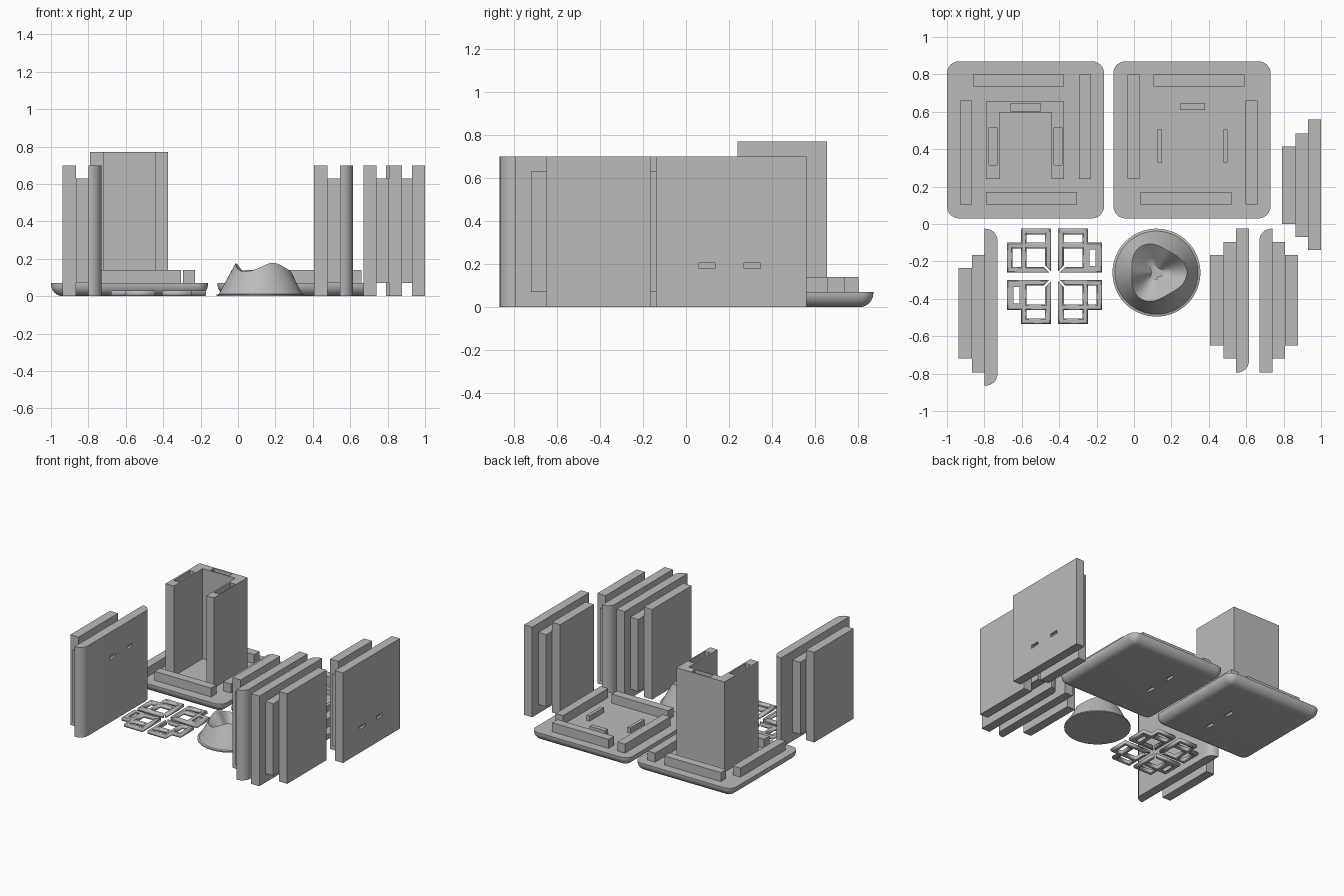
import bpy, bmesh, math

if "Cube" in bpy.data.objects:
    bpy.data.objects.remove(bpy.data.objects["Cube"])

grey = bpy.data.materials.new("plain_grey")
grey.diffuse_color = (0.5, 0.5, 0.5, 1)
grey.use_nodes = True
grey.node_tree.nodes["Principled BSDF"].inputs["Base Color"].default_value = grey.diffuse_color


def finish(name, bm, smooth=False):
    bmesh.ops.recalc_face_normals(bm, faces=bm.faces)
    me = bpy.data.meshes.new(name)
    bm.to_mesh(me)
    bm.free()
    me.materials.append(grey)
    ob = bpy.data.objects.new(name, me)
    bpy.context.collection.objects.link(ob)
    if smooth:
        bpy.ops.object.select_all(action='DESELECT')
        ob.select_set(True)
        bpy.context.view_layer.objects.active = ob
        bpy.ops.object.shade_smooth_by_angle(angle=math.radians(35))
    return ob


def box(name, x, y, z, round_edge=None, radius=0.065):
    """Box from (min, max) ranges; round_edge(midpoint) picks edges to round."""
    bm = bmesh.new()
    bmesh.ops.create_cube(bm, size=1)
    for v in bm.verts:
        v.co = [r[0] if c < 0 else r[1] for c, r in zip(v.co, (x, y, z))]
    if round_edge:
        picked = [e for e in bm.edges
                  if round_edge((e.verts[0].co + e.verts[1].co) / 2)]
        bmesh.ops.bevel(bm, geom=picked, offset=radius, segments=8,
                        profile=0.5, affect='EDGES', clamp_overlap=False)
    return finish(name, bm, bool(round_edge))


def cut(ob, x, y, z):
    cutter = box(ob.name + "_slot_cutter", x, y, z)
    cutter.hide_render = True
    cutter.hide_viewport = True
    mod = ob.modifiers.new("slot", 'BOOLEAN')
    mod.operation = 'DIFFERENCE'
    mod.solver = 'EXACT'
    mod.object = cutter


def near(a, b):
    return abs(a - b) < 1e-4


# Rounded base plates with small slots underneath
PY = (0.03, 0.87)
for side, px, sx, sy in (("left", (-1.0, -0.16), -0.47, 0.38),
                         ("right", (-0.11, 0.73), 0.18, 0.50)):
    plate = box(side + "_plate", px, PY, (0, 0.07),
                lambda m: m.z < 0.05)
    for d in (-0.105, 0.105):
        cut(plate, (sx - 0.0125, sx + 0.0125),
            (sy + d - 0.0375, sy + d + 0.0375), (-0.02, 0.02))

# Pinwheel rails on the plates
RZ = (0.07, 0.14)
for name, x, y in (
        ("left_plate_back_rail", (-0.86, -0.375), (0.735, 0.80)),
        ("left_plate_front_rail", (-0.79, -0.305), (0.105, 0.17)),
        ("left_plate_outer_rail", (-0.93, -0.865), (0.105, 0.66)),
        ("left_plate_inner_rail", (-0.295, -0.23), (0.24, 0.80)),
        ("right_plate_back_rail", (0.105, 0.59), (0.735, 0.80)),
        ("right_plate_front_rail", (0.035, 0.52), (0.105, 0.17)),
        ("right_plate_inner_rail", (-0.035, 0.03), (0.24, 0.80)),
        ("right_plate_outer_rail", (0.595, 0.66), (0.105, 0.66))):
    box(name, x, y, RZ)

# Small tabs on the right plate
for name, x, y in (("back_tab", (0.245, 0.38), (0.61, 0.645)),
                   ("left_tab", (0.125, 0.15), (0.33, 0.505)),
                   ("right_tab", (0.475, 0.50), (0.33, 0.505))):
    box(name, x, y, (0.07, 0.11))

# U-shaped tower with slots in its top
bm = bmesh.new()
outline = [(-0.79, 0.24), (-0.72, 0.24), (-0.72, 0.595), (-0.44, 0.595),
           (-0.44, 0.24), (-0.375, 0.24), (-0.375, 0.655), (-0.79, 0.655)]
face = bm.faces.new([bm.verts.new((x, y, 0.07)) for x, y in outline])
top = bmesh.ops.extrude_face_region(bm, geom=[face])["geom"]
for v in top:
    if isinstance(v, bmesh.types.BMVert):
        v.co.z = 0.77
tower = finish("tower", bm)
for x, y in (((-0.66, -0.50), (0.605, 0.645)),
             ((-0.775, -0.733), (0.315, 0.515)),
             ((-0.427, -0.385), (0.315, 0.515))):
    cut(tower, x, y, (0.72, 0.80))

# Upright wall panels: outer skin, recessed core and inner board
# name, outer face x, facing, y ranges, rounded ends, slot (y, z)
PANELS = (
    ("left_wall", -0.73, 1, (-0.865, -0.025), (-0.795, -0.165),
     (-0.72, -0.235), (-0.865, -0.025), (-0.395, 0.50)),
    ("middle_wall", 0.615, 1, (-0.795, -0.025), (-0.72, -0.095),
     (-0.65, -0.165), (-0.795,), (-0.41, 0.19)),
    ("facing_wall", 0.67, -1, (-0.795, -0.025), (-0.72, -0.095),
     (-0.65, -0.165), (-0.025,), (-0.41, 0.19)),
    ("right_wall", 1.0, 1, (-0.14, 0.56), (-0.07, 0.485),
     (0.0, 0.415), (), (0.2025, 0.1925)))
for name, fx, s, y1, y2, y3, ends, (sy, sz) in PANELS:
    def span(a, b):
        return tuple(sorted((fx - s * a, fx - s * b)))
    pick = None
    if ends:
        def pick(m):
            return near(m.x, fx) and near(m.z, 0.35) and any(near(m.y, e) for e in ends)
    skin = box(name + "_skin", span(0, 0.07), y1, (0, 0.70), pick)
    box(name + "_core", span(0.07, 0.137), y2, (0.07, 0.63))
    box(name + "_board", span(0.137, 0.208), y3, (0, 0.70))
    for d in (-0.105, 0.105):
        cut(skin, span(-0.02, 0.02), (sy + d - 0.0375, sy + d + 0.0375),
            (sz - 0.0125, sz + 0.0125))

# Lattice: four mirrored quarters with three windows, slit at the inner corner
O, W, S = 0.255, 0.03, 0.008
I, M = 0.02, 0.18
outer = [(I + S, I), (O, I), (O, M), (M, M), (M, O), (I, O), (I, I + S),
         (I + W, I + W + S), (I + W, M - W), (M - W, M - W),
         (M - W, I + W), (I + W + S, I + W)]
holes = [[(I + W, M), (M - W, M), (M - W, O - W), (I + W, O - W)],
         [(M, I + W), (O - W, I + W), (O - W, M - W), (M, M - W)]]
for sx in (-1, 1):
    for sy in (-1, 1):
        bm = bmesh.new()
        cu = bpy.data.curves.new("lattice_quarter", 'CURVE')
        cu.dimensions = '2D'
        cu.fill_mode = 'BOTH'
        cu.extrude = 0.009
        cu.bevel_depth = 0.006
        cu.bevel_resolution = 0
        cu.offset = -0.006
        for loop in [outer] + holes:
            sp = cu.splines.new('POLY')
            sp.points.add(len(loop) - 1)
            sp.use_cyclic_u = True
            # keep the winding the same in every quarter
            pts = [(sx * u, sy * v) for u, v in loop]
            if sx * sy < 0:
                pts.reverse()
            if loop is not outer:
                pts.reverse()
            for p, (u, v) in zip(sp.points, pts):
                p.co = (u, v, 0, 1)
        cu.materials.append(grey)
        ob = bpy.data.objects.new("lattice_quarter", cu)
        ob.location = (-0.425, -0.28, 0.015)
        bpy.context.collection.objects.link(ob)
        bm.free()

# Cone-shaped mound with a wavy three-lobed hollow
N = 72
bm = bmesh.new()
rings = []
for i in range(7):
    ring = []
    for k in range(N):
        t = 2 * math.pi * k / N
        c = math.cos(3 * t)
        r_rim, z_rim = 0.1475 + 0.0155 * c, 0.155 - 0.023 * c
        r, z = ((0.235, 0), (0.235, 0.008), (0.222, 0.012), (r_rim, z_rim),
                (r_rim * 0.93, z_rim - 0.008), (0.07 + 0.02 * c, 0.07),
                (0.035 + 0.01 * c, 0.045))[i]
        ring.append(bm.verts.new((0.12 + r * math.cos(t), -0.26 + r * math.sin(t), z)))
    rings.append(ring)
for a, b in zip(rings, rings[1:]):
    for k in range(N):
        n = (k + 1) % N
        bm.faces.new((a[k], a[n], b[n], b[k]))
bm.faces.new(rings[0])
bm.faces.new(rings[-1])
finish("hollow_mound", bm, True)
